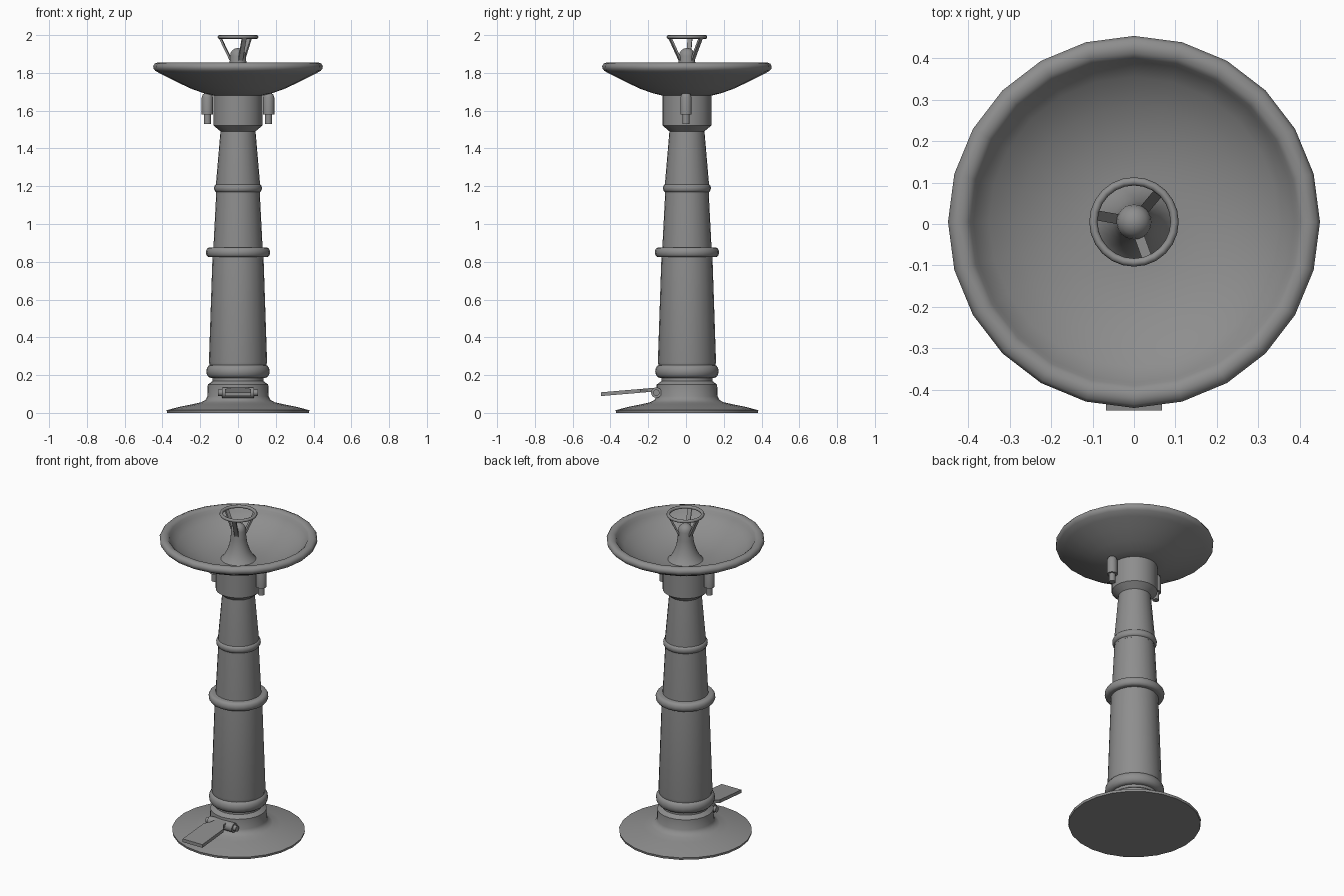
import bpy, bmesh
from math import radians, pi, cos, sin
from mathutils import Matrix, Vector

cube = bpy.data.objects.get("Cube")
if cube:
    bpy.data.objects.remove(cube, do_unlink=True)

AXIS_Y = 0.005  # the pedestal axis sits slightly behind the centre

metal = bpy.data.materials.new("grey cast metal")
metal.use_nodes = True
metal.diffuse_color = (0.27, 0.27, 0.27, 1)
metal.node_tree.nodes["Principled BSDF"].inputs["Base Color"].default_value = (0.27, 0.27, 0.27, 1)


def finish(name, bm, angle=40):
    """Turn a bmesh into a shaded object."""
    bmesh.ops.remove_doubles(bm, verts=bm.verts, dist=1e-5)
    bmesh.ops.recalc_face_normals(bm, faces=bm.faces)
    mesh = bpy.data.meshes.new(name)
    bm.to_mesh(mesh)
    bm.free()
    mesh.materials.append(metal)
    obj = bpy.data.objects.new(name, mesh)
    bpy.context.collection.objects.link(obj)
    bpy.ops.object.select_all(action="DESELECT")
    obj.select_set(True)
    bpy.context.view_layer.objects.active = obj
    bpy.ops.object.shade_smooth_by_angle(angle=radians(angle))
    return obj


def lathe(name, profile, centre=(0, AXIS_Y, 0), steps=24, tilt=None, angle=40):
    """Spin (radius, height) points round z, then tilt and place."""
    bm = bmesh.new()
    verts = [bm.verts.new((r, 0, z)) for r, z in profile]
    edges = [bm.edges.new(pair) for pair in zip(verts, verts[1:])]
    bmesh.ops.spin(bm, geom=verts + edges, cent=(0, 0, 0), axis=(0, 0, 1),
                   angle=2 * pi, steps=steps, use_merge=True)
    if tilt:
        bm.transform(tilt)
    bm.transform(Matrix.Translation(centre))
    return finish(name, bm, angle)


def bead(radius, inner, z, half):
    """Rounded collar profile round the shaft."""
    pts = [(inner, z - half)]
    for i in range(7):
        a = -pi / 2 + pi * i / 6
        pts.append((radius - half * 0.7 * (1 - cos(a)), z + half * sin(a)))
    return pts + [(inner, z + half)]


# Flared foot with a flat underside
lathe("base", [(0, 0), (0.375, 0), (0.378, 0.014), (0.31, 0.032), (0.24, 0.046),
               (0.195, 0.056), (0.172, 0.068), (0.162, 0.088), (0.16, 0.15),
               (0.135, 0.168), (0.135, 0.195), (0, 0.195)])

# Tapered shaft in three stages
lathe("lower_shaft", [(0.135, 0.19), (0.15, 0.25), (0.154, 0.27), (0.135, 0.83), (0, 0.83)])
lathe("middle_shaft", [(0, 0.82), (0.13, 0.82), (0.13, 0.88), (0.115, 1.17), (0, 1.17)])
lathe("upper_shaft", [(0, 1.16), (0.116, 1.16), (0.116, 1.22), (0.092, 1.5), (0, 1.5)])

# Collars between the stages
lathe("lower_collar", bead(0.168, 0.12, 0.22, 0.035))
lathe("middle_collar", bead(0.17, 0.12, 0.85, 0.026))
lathe("upper_collar", bead(0.127, 0.1, 1.19, 0.022))

# Neck below the bowl
lathe("neck", [(0, 1.49), (0.092, 1.49), (0.13, 1.522), (0.13, 1.69), (0, 1.69)])

# Basin with rolled lip
lathe("bowl", [(0, 1.68), (0.13, 1.68), (0.18, 1.692), (0.25, 1.717), (0.33, 1.755),
               (0.40, 1.79), (0.437, 1.81), (0.447, 1.822), (0.449, 1.836),
               (0.441, 1.849), (0.425, 1.855), (0.408, 1.852), (0.396, 1.842),
               (0.388, 1.825), (0.35, 1.79), (0.28, 1.75), (0.2, 1.722),
               (0.12, 1.71), (0, 1.708)], angle=60)

# Flared spout with domed tip
dome = [(0.042 * cos(a), 1.89 + 0.042 * sin(a)) for a in (pi / 8 * i for i in range(4))]
lathe("spout", [(0.105, 1.705), (0.085, 1.725), (0.066, 1.76), (0.052, 1.80), (0.045, 1.84)]
      + dome + [(0, 1.932)], angle=60)

# Guard ring above the spout
ring = [(0.098 + 0.01 * cos(pi / 4 * i), 1.99 + 0.01 * sin(pi / 4 * i)) for i in range(9)]
lathe("guard_ring", ring, angle=60)

# Three flat struts holding the ring
for n, degrees in enumerate((170, 50, -70)):
    bm = bmesh.new()
    bmesh.ops.create_cube(bm, size=1)
    for v in bm.verts:
        top = v.co.z > 0
        v.co = Vector(((0.097 if top else 0.037) + v.co.x * 0.012,
                       v.co.y * 0.024, 1.988 if top else 1.865))
    bm.transform(Matrix.Translation((0, AXIS_Y, 0)) @ Matrix.Rotation(radians(degrees), 4, "Z"))
    finish(f"guard_strut_{n + 1}", bm, 30)

# Side nozzles hanging below the bowl
for side, x in (("left", 0.162), ("right", -0.162)):
    lathe(f"{side}_nozzle", [(0, 1.53), (0.019, 1.53), (0.019, 1.58), (0.03, 1.58),
                             (0.03, 1.67), (0.024, 1.686), (0.013, 1.694), (0, 1.696)],
          centre=(x, 0.0, 0), steps=16)

# Foot pedal hinge: barrel with a thinner pin, lying along x
lathe("pedal_hinge", [(0, -0.105), (0.017, -0.105), (0.017, -0.085), (0.028, -0.085),
                      (0.028, 0.085), (0.017, 0.085), (0.017, 0.105), (0, 0.105)],
      centre=(0, -0.157, 0.107), steps=16, tilt=Matrix.Rotation(pi / 2, 4, "Y"))

# Pedal plate, outlined from hinge to toe and extruded
outline = [(0.035, -0.14), (0.04, -0.2), (0.068, -0.24), (0.068, -0.45)]
outline += [(-x, y) for x, y in reversed(outline)]
bm = bmesh.new()
plate = bm.faces.new([bm.verts.new((x, y, 0.089 + (y + 0.45) * 0.085)) for x, y in outline])
grown = bmesh.ops.extrude_face_region(bm, geom=[plate], use_keep_orig=True)
bmesh.ops.translate(bm, vec=(0, 0, 0.02),
                    verts=[g for g in grown["geom"] if isinstance(g, bmesh.types.BMVert)])
finish("foot_pedal", bm, 30)
